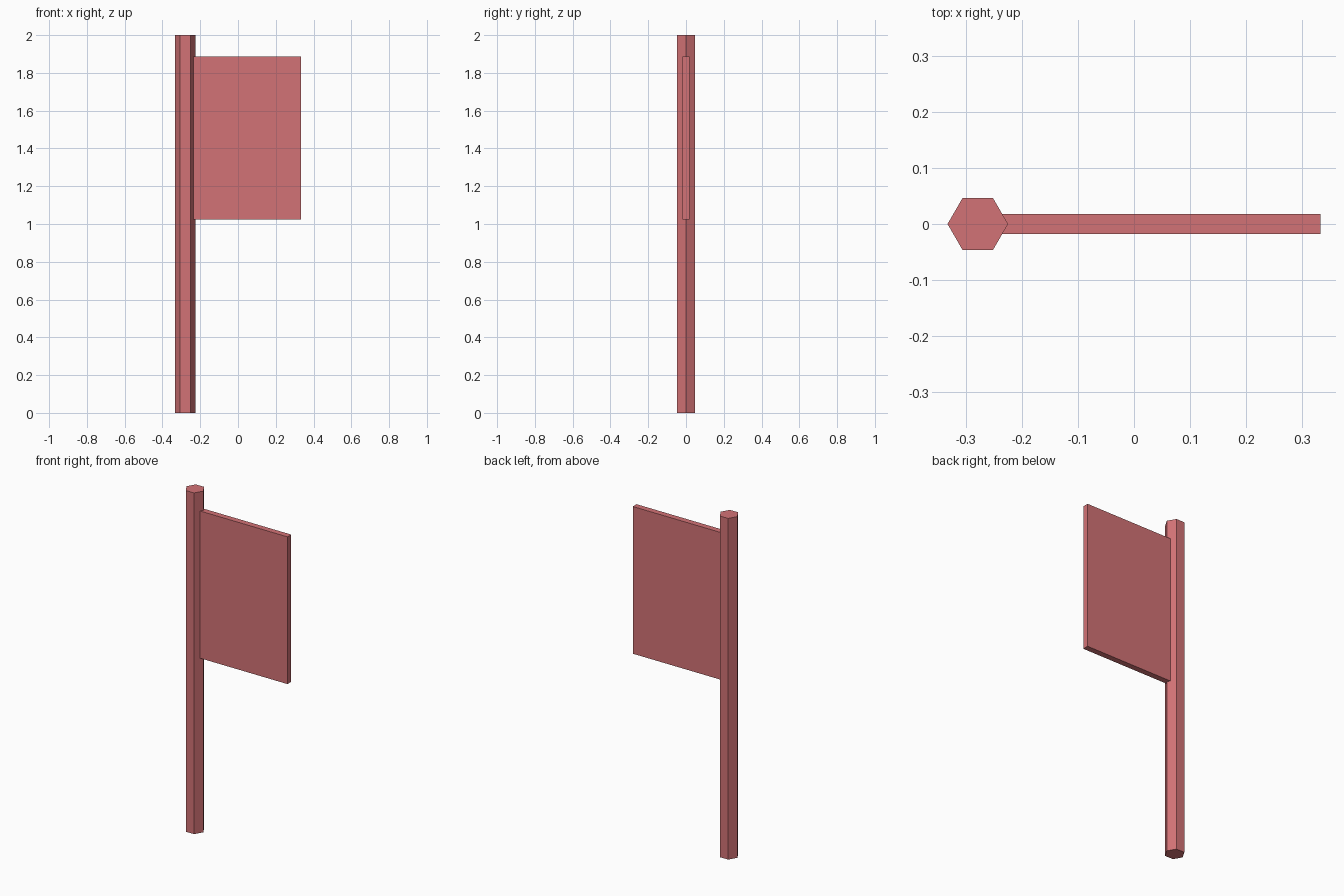
import bpy
from math import radians

if "Cube" in bpy.data.objects:
    bpy.data.objects.remove(bpy.data.objects["Cube"])

red = bpy.data.materials.new("red_paint")
red.diffuse_color = (0.65, 0.17, 0.18, 1.0)
red.use_nodes = True
red.node_tree.nodes["Principled BSDF"].inputs["Base Color"].default_value = red.diffuse_color


def finish(name):
    obj = bpy.context.object
    obj.name = name
    bpy.ops.object.transform_apply(location=False, rotation=True, scale=True)
    obj.data.materials.append(red)
    return obj


# Hexagonal pole with corners pointing along x
POLE_X, POLE_R, HEIGHT = -0.279, 0.054, 2.0
bpy.ops.mesh.primitive_cylinder_add(vertices=6, radius=POLE_R, depth=HEIGHT,
                                    location=(POLE_X, 0, HEIGHT / 2),
                                    rotation=(0, 0, radians(30)))
finish("pole")

# Flat sign panel, its inner edge sunk into the pole
x0, x1, z0, z1, thickness = -0.26, 0.333, 1.025, 1.888, 0.035
bpy.ops.mesh.primitive_cube_add(size=1, location=((x0 + x1) / 2, 0, (z0 + z1) / 2))
bpy.context.object.scale = (x1 - x0, thickness, z1 - z0)
finish("sign_panel")
